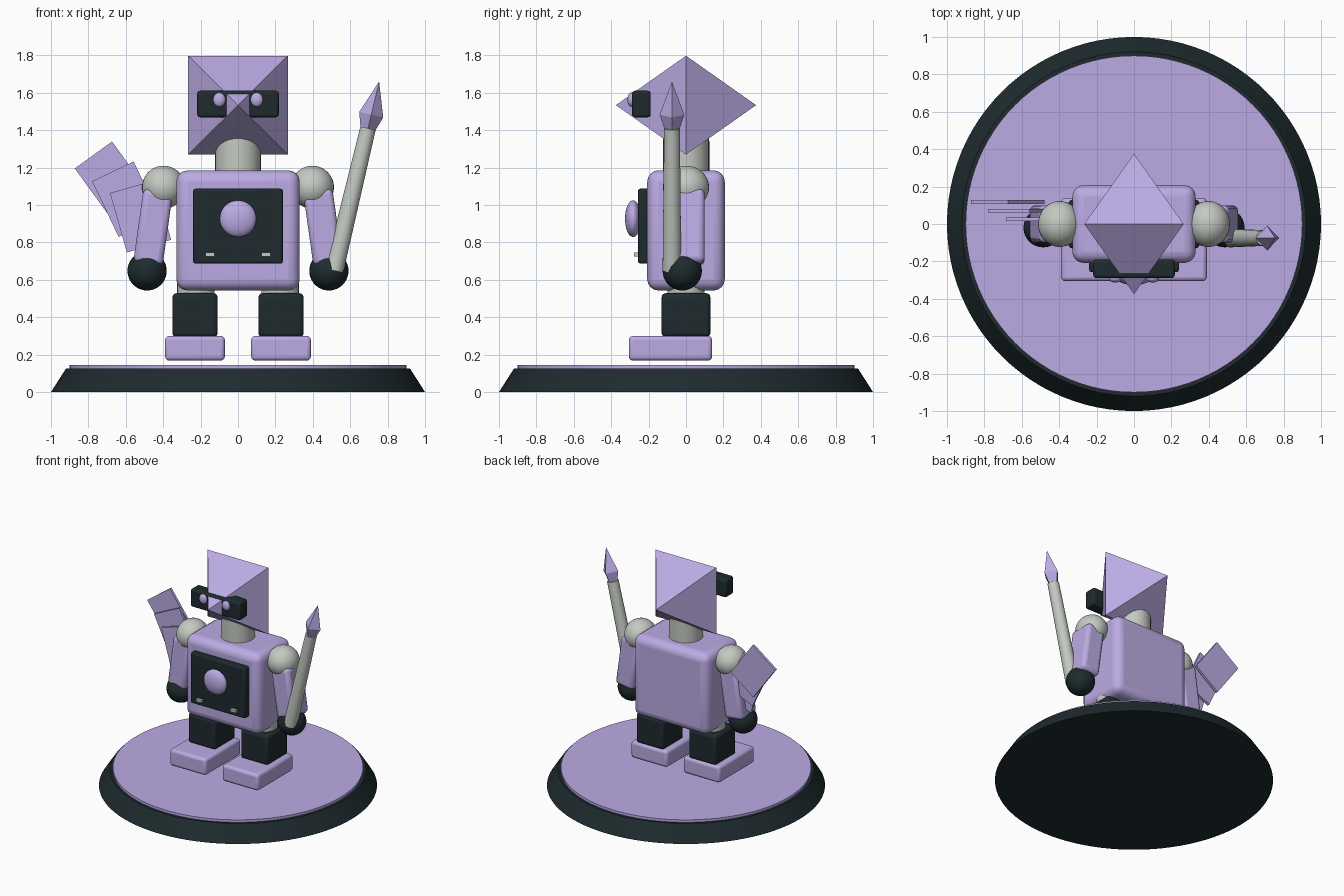
import bpy, bmesh
from math import radians
from mathutils import Matrix, Vector

if "Cube" in bpy.data.objects:
    bpy.data.objects.remove(bpy.data.objects["Cube"])


def material(name, rgb):
    m = bpy.data.materials.new(name)
    m.diffuse_color = (*rgb, 1)
    m.use_nodes = True
    m.node_tree.nodes["Principled BSDF"].inputs["Base Color"].default_value = m.diffuse_color
    return m


LAVENDER = material("lavender", (0.50, 0.41, 0.78))
DARK = material("dark", (0.013, 0.024, 0.028))
PALE = material("pale_grey", (0.55, 0.59, 0.54))


def finish(name, bm, mat, loc, tilt=0, smooth=True, bevel=0, segments=3):
    """Turn a bmesh into a placed object; tilt is in degrees about y."""
    bmesh.ops.recalc_face_normals(bm, faces=bm.faces)
    me = bpy.data.meshes.new(name)
    bm.to_mesh(me)
    bm.free()
    ob = bpy.data.objects.new(name, me)
    bpy.context.collection.objects.link(ob)
    ob.location = loc
    ob.rotation_euler = (0, radians(tilt), 0)
    me.materials.append(mat)
    if bevel:
        mod = ob.modifiers.new("round", 'BEVEL')
        mod.width, mod.segments = bevel, segments
    if smooth:
        bpy.ops.object.select_all(action='DESELECT')
        ob.select_set(True)
        bpy.context.view_layer.objects.active = ob
        bpy.ops.object.shade_smooth_by_angle(angle=radians(35))
    return ob


def box(name, size, loc, mat, bevel=0.0, tilt=0, segments=3):
    bm = bmesh.new()
    bmesh.ops.create_cube(bm, size=1)
    bmesh.ops.scale(bm, vec=size, verts=bm.verts)
    return finish(name, bm, mat, loc, tilt, bevel > 0, bevel, segments)


def ball(name, radii, loc, mat):
    bm = bmesh.new()
    bmesh.ops.create_uvsphere(bm, u_segments=32, v_segments=20, radius=1)
    bmesh.ops.scale(bm, vec=radii, verts=bm.verts)
    return finish(name, bm, mat, loc)


def cone(name, r1, r2, depth, loc, mat, sides=32, tilt=0):
    bm = bmesh.new()
    bmesh.ops.create_cone(bm, cap_ends=True, segments=sides,
                          radius1=r1, radius2=r2, depth=depth)
    return finish(name, bm, mat, loc, tilt)


# Display stand
cone("stand", 1.0, 0.92, 0.125, (0, 0, 0.0625), DARK, 96)
cone("stand_top", 0.9, 0.9, 0.03, (0, 0, 0.13), LAVENDER, 96)

# Body, chest panel and neck
box("body", (0.66, 0.415, 0.642), (0, 0, 0.864), LAVENDER, 0.06, segments=4)
box("chest_panel", (0.48, 0.08, 0.40), (0, -0.217, 0.887), DARK, 0.012, segments=2)
ball("chest_button", (0.098, 0.043, 0.098), (0, -0.283, 0.927), LAVENDER)
cone("neck", 0.122, 0.122, 0.26, (0, 0, 1.27), PALE)

# Head: two square pyramids joined base to base, pointing front and back
bm = bmesh.new()
rim = [bm.verts.new((x, 0, z)) for x, z in
       ((-.266, -.264), (.266, -.264), (.266, .264), (-.266, .264))]
for y in (-0.375, 0.375):
    tip = bm.verts.new((0, y, 0))
    for i in range(4):
        bm.faces.new((rim[i], rim[(i + 1) % 4], tip))
finish("head", bm, LAVENDER, (0, 0, 1.534), smooth=False)
box("visor", (0.436, 0.10, 0.142), (0, -0.239, 1.54), DARK, 0.016)

# Paired parts
for side, s in (("left", -1), ("right", 1)):
    box(side + "_foot", (0.32, 0.445, 0.132), (s * 0.23, -0.083, 0.234), LAVENDER, 0.022)
    box(side + "_leg", (0.242, 0.26, 0.235), (s * 0.23, 0, 0.411), DARK, 0.022)
    cone(side + "_hip", 0.1, 0.1, 0.12, (s * 0.225, 0, 0.55), PALE)
    ball(side + "_shoulder", (0.115, 0.123, 0.115), (s * 0.398, 0, 1.095), PALE)
    box(side + "_arm", (0.158, 0.20, 0.40), (s * 0.454, 0, 0.882), LAVENDER, 0.03, tilt=-8 * s)
    ball(side + "_hand", (0.105, 0.105, 0.105), (s * 0.486, -0.02, 0.648), DARK)
    ball(side + "_eye", (0.033, 0.02, 0.038), (s * 0.1, -0.293, 1.563), LAVENDER)
    box(side + "_panel_light", (0.048, 0.03, 0.02), (s * 0.15, -0.264, 0.735), PALE)

# Brush: tapered handle and four-sided tip
TILT = 13.4
axis = Matrix.Rotation(radians(TILT), 3, 'Y') @ Vector((0, 0, 1))
top = Vector((0.695, -0.075, 1.41))
cone("brush_handle", 0.05, 0.042, 0.78, top - axis * 0.39, PALE, 24, TILT)
bm = bmesh.new()
dirs = ((1, 0), (0, 1), (-1, 0), (0, -1))
low, wide = ([bm.verts.new((r * x, r * y, z)) for x, y in dirs]
             for r, z in ((0.04, -0.005), (0.066, 0.075)))
point = bm.verts.new((0, 0, 0.257))
bm.faces.new(low)
for i in range(4):
    j = (i + 1) % 4
    bm.faces.new((low[i], low[j], wide[j], wide[i]))
    bm.faces.new((wide[i], wide[j], point))
finish("brush_tip", bm, LAVENDER, top, TILT, smooth=False)

# Fan of three thin cards behind the left arm
for i, (x, y, z, t) in enumerate(((-0.521, 0.025, 0.939, 16),
                                  (-0.598, 0.071, 1.031, 25.5),
                                  (-0.676, 0.117, 1.134, 36))):
    box(f"card_{i + 1}", (0.246, 0.02, 0.33), (x, y, z), LAVENDER, tilt=-t)
